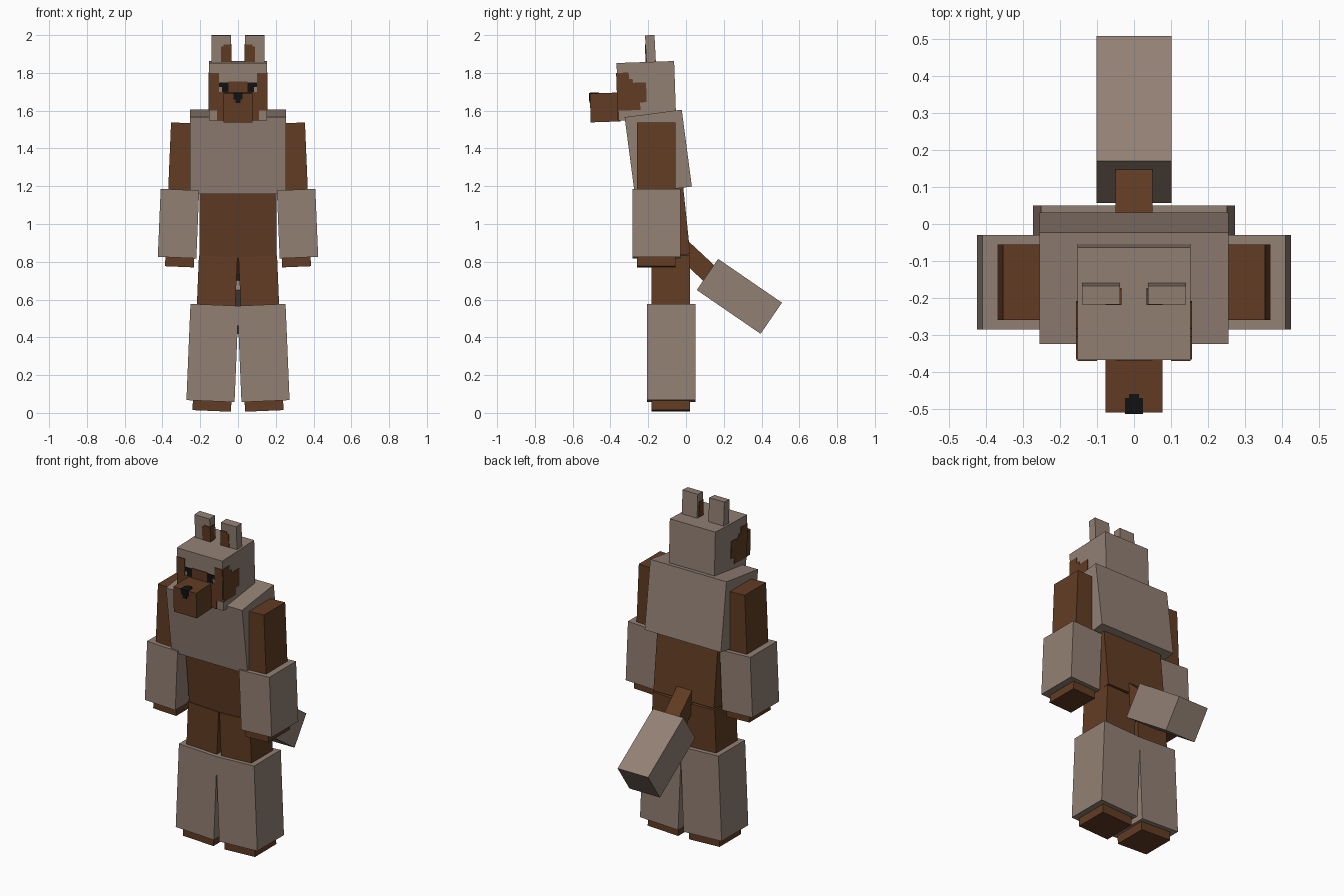
import bpy, bmesh
from math import radians
from mathutils import Matrix, Vector

if "Cube" in bpy.data.objects:
    bpy.data.objects.remove(bpy.data.objects["Cube"])


def material(name, rgb):
    m = bpy.data.materials.new(name)
    m.diffuse_color = (*rgb, 1)
    m.use_nodes = True
    m.node_tree.nodes["Principled BSDF"].inputs["Base Color"].default_value = m.diffuse_color
    return m


FUR = material("grey_fur", (0.29, 0.216, 0.175))
SKIN = material("brown_skin", (0.12, 0.045, 0.017))
BLACK = material("black", (0.006, 0.006, 0.006))


def frame(centre, rx=0, ry=0):
    return (Matrix.Translation(centre) @ Matrix.Rotation(radians(ry), 4, 'Y')
            @ Matrix.Rotation(radians(rx), 4, 'X'))


def boxes(name, mat, matrix, spans):
    """One object from local boxes given as (x0, x1, y0, y1, z0, z1)."""
    bm = bmesh.new()
    for x0, x1, y0, y1, z0, z1 in spans:
        mid = Vector((x0 + x1, y0 + y1, z0 + z1)) / 2
        size = Matrix.Diagonal((x1 - x0, y1 - y0, z1 - z0, 1))
        bmesh.ops.create_cube(bm, size=1, matrix=Matrix.Translation(mid) @ size)
    me = bpy.data.meshes.new(name)
    bm.to_mesh(me)
    bm.free()
    me.materials.append(mat)
    ob = bpy.data.objects.new(name, me)
    ob.matrix_world = matrix
    bpy.context.collection.objects.link(ob)
    return ob


def box(name, mat, centre, size, rx=0, ry=0):
    x, y, z = (v / 2 for v in size)
    return boxes(name, mat, frame(centre, rx, ry), [(-x, x, -y, y, -z, z)])


def both(spans):
    """Add the copy mirrored in x."""
    return spans + [(-b, -a, *rest) for a, b, *rest in spans]


# Body
box("chest_fur", FUR, (0, -0.147, 1.382), (0.51, 0.305, 0.41), 7.5)
box("waist", SKIN, (0, -0.098, 1.03), (0.405, 0.2, 0.40), 6)

# Tail
box("tail_base", SKIN, (0, 0.065, 0.792), (0.1, 0.26, 0.1), -43)
box("tail_fur", FUR, (0, 0.2825, 0.617), (0.204, 0.41, 0.2), -34.5)

# Limbs
for side, s in (("right", 1), ("left", -1)):
    tilt = -2.4 * s
    box(side + "_leg", SKIN, (s * 0.122, -0.08, 0.42), (0.204, 0.204, 0.82), 0, tilt)
    box(side + "_leg_fur", FUR, (s * 0.135, -0.078, 0.317), (0.255, 0.255, 0.51), 0, tilt)
    box(side + "_arm", SKIN, (s * 0.294, -0.157, 1.154), (0.153, 0.204, 0.762), 0, tilt)
    box(side + "_arm_fur", FUR, (s * 0.315, -0.157, 1.002), (0.204, 0.255, 0.36), 0, tilt)

# Head and muzzle
H, T = 0.1525, 0.004
head = frame((0, -0.21, 1.705), 2)
boxes("head", FUR, head, [(-H, H, -H, H, -H, H)])
muzzle = frame((0, -0.43, 1.617), 2)
boxes("muzzle", SKIN, muzzle, [(-0.0765, 0.0765, -0.077, 0.08, -0.0765, 0.0765)])

# Nose plates wrapping over the muzzle's front top edge
boxes("nose", BLACK, muzzle, [
    (-0.024, 0.024, -0.077 - T, -0.077, 0.045, 0.0765 + T),
    (-0.013, 0.013, -0.077 - T, -0.077, 0.026, 0.045),
    (-0.024, 0.024, -0.077, -0.038, 0.0765, 0.0765 + T),
    (-0.014, 0.014, -0.038, -0.027, 0.0765, 0.0765 + T)])

# Face markings: front plates (x, z) and cheek plates (y, z)
front = [(0.10, H, 0, 0.10), (0, 0.05, 0, 0.055),
         (0, H, -0.10, 0), (0, 0.11, -H, -0.10)]
cheek = [(-H, -0.09, 0.045, 0.10), (-0.09, -0.07, 0.045, 0.065),
         (-H, 0.0, -0.06, 0.045), (-H, -0.035, -0.10, -0.06)]
boxes("face_markings", SKIN, head, both(
    [(a, b, -H - T, -H, c, d) for a, b, c, d in front]
    + [(H, H + T, a, b, c, d) for a, b, c, d in cheek]))
boxes("eyes", BLACK, head, both([
    (0.05, 0.10, -H - T, -H, 0.025, 0.05),
    (0.05, 0.085, -H - T, -H, 0, 0.025)]))

# Ears with inner markings on the front and inner sides
for side, s in (("right", 1), ("left", -1)):
    ear = frame((s * 0.089, -0.188, 1.925), 3)
    boxes(side + "_ear", FUR, ear, [(-0.051, 0.051, -0.025, 0.025, -0.075, 0.075)])
    inner = [(-0.051, 0.0, -0.025 - T, -0.025, -0.065, 0.015),
             (-0.051, -0.012, -0.025 - T, -0.025, 0.015, 0.027),
             (-0.051 - T, -0.051, -0.025 - T, 0.012, -0.065, 0.027)]
    if s < 0:
        inner = [(-b, -a, *rest) for a, b, *rest in inner]
    boxes(side + "_inner_ear", SKIN, ear, inner)
